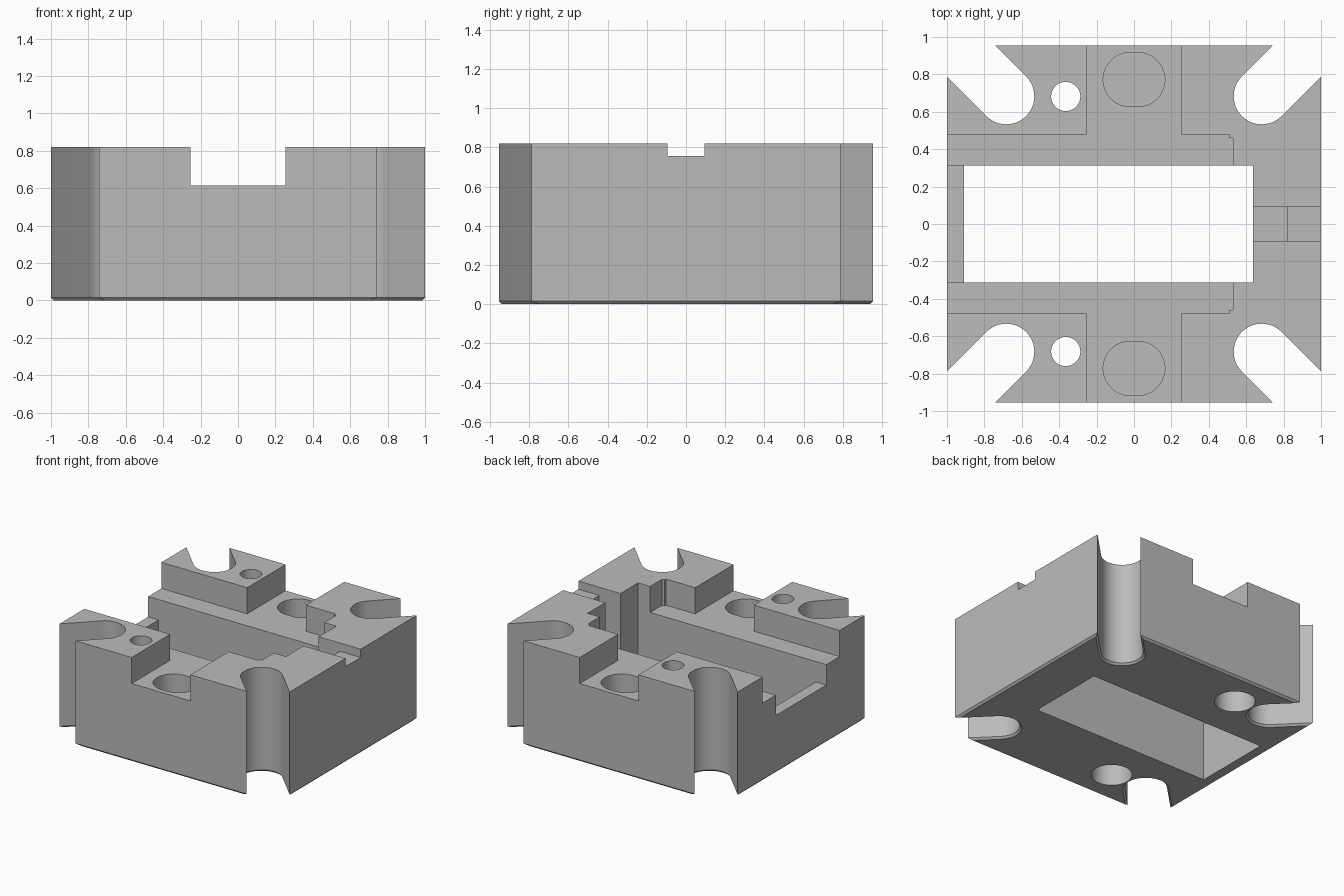
import bpy, bmesh, math

if "Cube" in bpy.data.objects:
    bpy.data.objects.remove(bpy.data.objects["Cube"])

HX, HY, TOP = 1.0, 0.955, 0.82      # block half sizes and height
SLOT_C, SLOT_R = 0.683, 0.15        # corner slot centre and radius
SHELF = 0.615                       # recessed shelf level

grey = bpy.data.materials.new("light_grey")
grey.diffuse_color = (0.5, 0.5, 0.5, 1)
grey.use_nodes = True
grey.node_tree.nodes["Principled BSDF"].inputs["Base Color"].default_value = grey.diffuse_color


def loft(name, rings):
    """Closed solid through matching rings of 3D points."""
    bm = bmesh.new()
    vs = [[bm.verts.new(p) for p in ring] for ring in rings]
    n = len(vs[0])
    for a, b in zip(vs, vs[1:]):
        for i in range(n):
            j = (i + 1) % n
            bm.faces.new((a[i], a[j], b[j], b[i]))
    bm.faces.new(vs[0][::-1])
    bm.faces.new(vs[-1])
    bmesh.ops.recalc_face_normals(bm, faces=bm.faces)
    me = bpy.data.meshes.new(name)
    bm.to_mesh(me)
    bm.free()
    me.materials.append(grey)
    ob = bpy.data.objects.new(name, me)
    bpy.context.collection.objects.link(ob)
    return ob


def prism_z(name, pts, z0, z1):
    return loft(name, [[(x, y, z) for x, y in pts] for z in (z0, z1)])


def prism_y(name, pts, half):
    return loft(name, [[(x, y, z) for x, z in pts] for y in (-half, half)])


def oval(cx, cy, r, stretch=0.0, n=48):
    """Circle, optionally pulled apart along x."""
    pts = []
    for i in range(n):
        a = 2 * math.pi * (i + 0.5) / n
        s = math.copysign(stretch, math.cos(a))
        pts.append((cx + s + r * math.cos(a), cy + r * math.sin(a)))
    return pts


def outline(d):
    """Block outline with four diagonal corner slots, inset by d."""
    r = SLOT_R + d
    k = r * math.sqrt(2)
    corner = [(HX - d, HX - d - k)]
    for i in range(25):
        a = math.radians(-45 - 180 * i / 24)
        corner.append((SLOT_C + r * math.cos(a), SLOT_C + r * math.sin(a)))
    corner.append((HY - d - k, HY - d))
    pts = []
    for sx, sy in ((1, 1), (-1, 1), (-1, -1), (1, -1)):
        c = corner if sx * sy > 0 else corner[::-1]
        pts += [(sx * x, sy * y) for x, y in c]
    return pts


# main block with a small chamfer round its foot
block = loft("holder_block", [[(x, y, z) for x, y in outline(d)]
                              for d, z in ((0.015, 0), (0, 0.015), (0, TOP))])

# shelf: cross channel plus long recess with stepped corners
half = [(0.53, 0.0), (0.53, 0.46), (0.51, 0.46), (0.51, 0.478),
        (0.255, 0.478), (0.255, 1.2), (-0.255, 1.2), (-0.255, 0.478), (-1.2, 0.478)]
shelf = half[1:] + [(x, -y) for x, y in half[:0:-1]]
cutters = [prism_z("shelf_cutter", shelf, SHELF, 1.2)]

# through window with the lowered end wall
cutters.append(prism_y("window_cutter", [
    (-1.2, 0.455), (-0.91, 0.455), (-0.91, -0.2), (0.635, -0.2),
    (0.635, 1.1), (-1.2, 1.1)], 0.313))

# cable pocket and shallow exit notch
cutters.append(prism_y("cable_cutter", [
    (0.5, 0.15), (0.82, 0.15), (0.82, 0.755), (1.2, 0.755), (1.2, 1.3), (0.5, 1.3)], 0.094))

for s in (1, -1):
    # blind oval pocket, screw hole and its counterbore from below
    cutters.append(prism_z("pocket_cutter", oval(0, s * 0.772, 0.145, 0.02), 0.25, 1.0))
    cutters.append(prism_z("screw_cutter", oval(-0.365, s * 0.682, 0.078), 0.3, 1.0))
    cutters.append(prism_z("counterbore_cutter", oval(-0.365, s * 0.682, 0.145), -0.1, 0.5))

bpy.context.view_layer.objects.active = block
block.select_set(True)
for c in cutters:
    c.hide_render = True
    m = block.modifiers.new(c.name, "BOOLEAN")
    m.operation, m.solver, m.object = "DIFFERENCE", "EXACT", c
    bpy.ops.object.modifier_apply(modifier=m.name)
    bpy.data.objects.remove(c)

bpy.ops.object.shade_smooth_by_angle(angle=math.radians(25))
